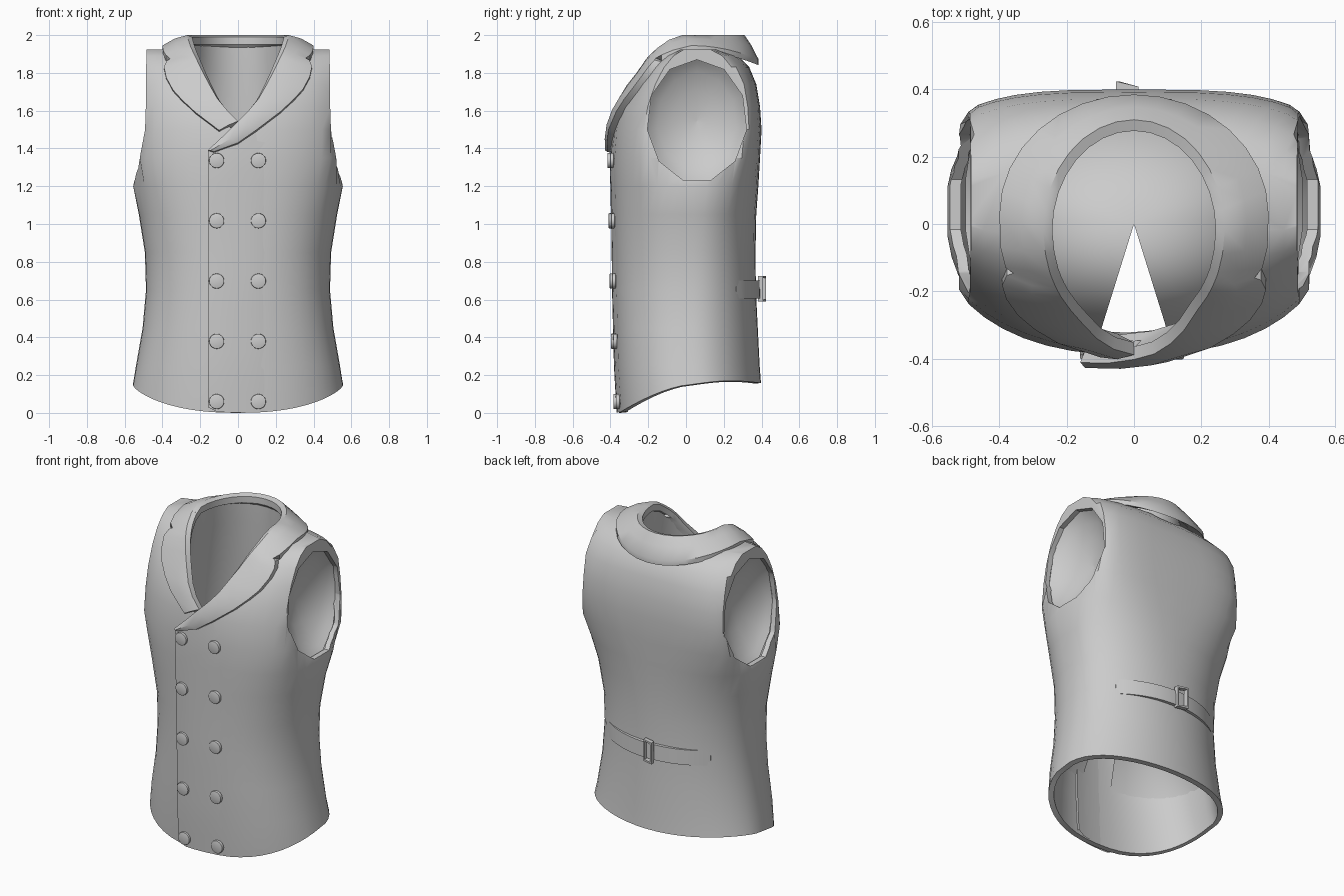
import bpy, bmesh
from math import sin, cos, pi, radians, sqrt
from mathutils import Vector

if "Cube" in bpy.data.objects:
    bpy.data.objects.remove(bpy.data.objects["Cube"])

cloth = bpy.data.materials.new("grey cloth")
cloth.use_nodes = True
GREY = (0.6, 0.6, 0.6, 1)
cloth.diffuse_color = GREY
cloth.node_tree.nodes["Principled BSDF"].inputs["Base Color"].default_value = GREY

# Torso sections: z, half width, side limit, front y, back y, front and back roundness
MID = 0.04
ROWS = [(0, .56, .555, -.355, .397, 2.3, 2), (.25, .54, .54, -.37, .39, 2.3, 2),
        (.45, .505, .505, -.375, .38, 2.3, 2), (.65, .487, .487, -.38, .37, 2.3, 2.05),
        (.85, .493, .493, -.382, .368, 2.3, 2.1), (1.05, .525, .525, -.385, .372, 2.4, 2.25),
        (1.2, .558, .555, -.388, .383, 2.4, 2.6), (1.35, .6, .52, -.39, .392, 2.3, 3.1),
        (1.5, .62, .492, -.38, .4, 2.1, 3.4), (1.62, .62, .488, -.35, .392, 2.1, 3.4),
        (1.74, .62, .487, -.285, .372, 2.1, 3.2), (1.83, .62, .486, -.21, .335, 2.1, 2.6),
        (1.89, .62, .485, -.13, .28, 2.1, 2.2), (1.925, .62, .485, -.04, .18, 2.1, 2.1)]


def section(z):
    """Torso section values at height z."""
    for low, high in zip(ROWS, ROWS[1:]):
        if z <= high[0]:
            t = (z - low[0]) / (high[0] - low[0])
            return [p + (q - p) * t for p, q in zip(low, high)]
    return ROWS[-1]


def surface_y(x, z, back=False):
    """Depth of the torso surface at x and z."""
    _, a, _, yf, yb, nf, nb = section(z)
    y, n = (yb, nb) if back else (yf, nf)
    return MID + (y - MID) * max(0, 1 - abs(x / a) ** n) ** (1 / n)


def ring(z, count=48, start=0, sweep=2 * pi, shrink=0):
    """Points around the torso at height z."""
    _, a, w, yf, yb, nf, nb = section(z)
    points = []
    for i in range(count):
        t = start + sweep * i / count
        c, s = cos(t), sin(t)
        n, y = (nb, yb - MID) if s >= 0 else (nf, MID - yf)
        x = (a - shrink) * abs(c) ** (2 / n) * (1 if c > 0 else -1)
        points.append((max(-w, min(w, x)),
                       MID + (y - shrink) * abs(s) ** (2 / n) * (1 if s > 0 else -1), z))
    return points


def hem(y):
    """Hem height, lowest at the front."""
    if y < MID:
        return 0.152 * (1 - min(1, (MID - y) / (MID + .355)) ** 1.6)
    return .152 + .018 * sin(pi * (y - MID) / .4)


def loft(name, rings, closed=True, cap_start=False, cap_end=False):
    """Skin a list of equal point rings."""
    bm = bmesh.new()
    rows = [[bm.verts.new(p) for p in r] for r in rings]
    n = len(rows[0])
    for r, s in zip(rows, rows[1:]):
        for i in range(n if closed else n - 1):
            j = (i + 1) % n
            bm.faces.new((r[i], r[j], s[j], s[i]))
    if cap_start:
        bm.faces.new(rows[0][::-1])
    if cap_end:
        bm.faces.new(rows[-1])
    bmesh.ops.remove_doubles(bm, verts=bm.verts, dist=0.0001)
    bmesh.ops.recalc_face_normals(bm, faces=bm.faces)
    mesh = bpy.data.meshes.new(name)
    bm.to_mesh(mesh)
    bm.free()
    mesh.materials.append(cloth)
    obj = bpy.data.objects.new(name, mesh)
    bpy.context.collection.objects.link(obj)
    return obj


def finish(obj, angle=40):
    """Apply modifiers and smooth the soft edges."""
    bpy.ops.object.select_all(action='DESELECT')
    bpy.context.view_layer.objects.active = obj
    obj.select_set(True)
    for m in list(obj.modifiers):
        bpy.ops.object.modifier_apply(modifier=m.name)
    bpy.ops.object.shade_smooth_by_angle(angle=radians(angle))


def arm_loop(x, scale=1):
    return [(x, .058 + .265 * scale * sin(2 * pi * i / 11), 1.545 + .325 * scale * cos(2 * pi * i / 11))
            for i in range(11)]


def neck_point(t, z, front=.33):
    return Vector((.27 * cos(t), -.02 + (.33 if sin(t) > 0 else front) * sin(t), z))


# Vest body: a thick shell with arm and neck openings
rings = [ring(r[0]) for r in ROWS]
rings[0] = [(x, y, hem(y)) for x, y, z in rings[0]]
body = loft("vest_body", rings, cap_end=True)
shell = body.modifiers.new("cloth", 'SOLIDIFY')
shell.thickness, shell.offset = .032, -1
neck = [[neck_point(pi * i / 20, z, .36) for i in range(40)] for z in (1.5, 2.2)]
cutters = [loft("neck_cutter", neck, True, True, True)]
for side in (-1, 1):
    cutters.append(loft("arm_cutter", [arm_loop(side * .38), arm_loop(side * .7)], True, True, True))
for c in cutters:
    c.hide_render = True
    m = body.modifiers.new("cut", 'BOOLEAN')
    m.operation, m.solver, m.object = 'DIFFERENCE', 'EXACT', c
finish(body, 33)
for c in cutters:
    bpy.data.objects.remove(c)

# Hollow linings closing the arm openings
for side, label in ((1, "left"), (-1, "right")):
    bowl = [arm_loop(x, s) for x, s in ((.465, 1.04), (.44, .95), (.41, .8), (.375, .5), (.355, .2), (.35, .001))]
    bowl = [[(side * (x + max(0, 1.4 - z) * .2), y, z) for x, y, z in r] for r in bowl]
    finish(loft(label + "_arm_lining", bowl), 80)

# Inner lining cone, open at the front
base = ring(.4, 31, radians(-80), radians(340) * 31 / 30, .03)
finish(loft("inner_lining", [base, [(0, 0, 1.4)] * 31], closed=False), 80)

# Neck lining: falls from the collar rim and widens, open at the chest
rings = []
for i in range(29):
    t = radians(-50 + 10 * i)
    top = min(1.975, 1.975 + 1.3 * (neck_point(t, 0).y + .09))
    rings.append([(wide * cos(t), -.02 + deep * sin(t), top + (1.2 - top) * k)
                  for wide, deep, k in ((.252, .308, 0), (.265, .315, .2), (.3, .335, .5), (.34, .36, 1))])
finish(loft("neck_lining", rings, closed=False), 80)


# Collar and lapels: one strip running from chest to chest around the neck
def strip_ring(side, top, out, drop):
    inner = Vector((top.x * .9, -.02 + (top.y + .02) * .9, top.z - .01))
    under = out + drop
    points = [top, out.lerp(top, .5) - drop * .3, out, under, inner.lerp(under, .5) + drop,
              inner - Vector((0, 0, .04)), inner]
    return [(side * p.x, p.y, p.z) for p in points]


def lapel_ring(side, lift, xi, zi, xo, zo):
    top = Vector((xi, surface_y(xi, zi) - lift, zi))
    if xi > .17:
        top.y = min(top.y, -.02 - .33 * sqrt(1 - (xi / .27) ** 2))
    out = Vector((xo, surface_y(xo, zo) - lift, zo + lift * .3))
    return strip_ring(side, top, out, Vector((0, lift + .012, -.012)))


# Lapel stations: inner x, inner z, outer x, outer z
LAPEL = [(.24, 1.915, .358, 1.868), (.23, 1.895, .378, 1.858), (.217, 1.867, .392, 1.825),
         (.187, 1.805, .38, 1.77), (.15, 1.735, .345, 1.705), (.11, 1.665, .295, 1.65),
         (.06, 1.605, .225, 1.585), (0, 1.545, .1, 1.49), (-.08, 1.465, 0, 1.42),
         (-.16, 1.39, -.13, 1.372)]


def half_strip(side, lift, stations):
    drop = Vector((0, 0, -.03))
    rings = []
    for step in range(9):
        t = radians(90 - 11.25 * step)
        rings.append(strip_ring(side, neck_point(t, 2), Vector(
            (.4 * cos(t), .03 + .355 * sin(t), 1.87 + .075 * cos(t) ** 2)), drop))
    rings.append(strip_ring(side, Vector((.263, -.09, 1.975)), Vector((.397, -.07, 1.92)), drop))
    rings.append(strip_ring(side, Vector((.25, -.145, 1.937)), Vector((.382, -.13, 1.895)), drop))
    return rings + [lapel_ring(side, lift, *s) for s in stations]


right_half = half_strip(-1, .02, LAPEL[:-2])
left_half = half_strip(1, .034, LAPEL)
finish(loft("collar_and_lapels", right_half[::-1] + left_half[1:], True, True, True))


# Front overlap panels: a free edge, fading into the opposite front
def overlap(name, start, step, lifts, rise):
    columns = []
    for i, lift in enumerate(lifts):
        x = start + step * max(0, i - 1)
        low = hem(surface_y(x, .02)) + (.025 if i < 2 else .003)
        high = 1.39 + rise * abs(x - start)
        columns.append([(x, surface_y(x, z) - lift, z)
                        for z in [low + (high - low) * k / 14 for k in range(15)]])
    finish(loft(name, columns, closed=False))


overlap("front_overlap", -.16, .05, [-.01] + [.02 - .0035 * i for i in range(9)], .5)
overlap("inner_overlap", .16, -.04, [-.025] + [-.046 + .003 * i for i in range(8)], 0)

# Two columns of buttons
for x, lift, label in ((-.113, .018, "right"), (.108, .004, "left")):
    for k in range(5):
        z = .06 + .319 * k
        bpy.ops.mesh.primitive_cylinder_add(vertices=20, radius=.04, depth=.02, rotation=(pi / 2, 0, 0),
                                            location=(x, surface_y(x, z) - lift - .002, z))
        button = bpy.context.object
        button.name = label + "_button"
        button.data.materials.append(cloth)
        bevel = button.modifiers.new("edge", 'BEVEL')
        bevel.width, bevel.segments = .004, 2
        finish(button)

# Back strap, fading into the body at both ends
rings = []
for i in range(25):
    x = -.36 + .72 * i / 24
    lift = -.002 + .022 * (1 - (x / .36) ** 2)
    rings.append([(x, surface_y(x, z, True) + d, z)
                  for z, d in ((.605, -.015), (.605, lift), (.7, lift), (.7, -.015))])
finish(loft("back_strap", rings, True, True, True))

# Buckle: a square ring around the strap, slightly turned
rings = []
for sx, sz in ((-1, -1), (1, -1), (1, 1), (-1, 1), (-1, -1)):
    rings.append([(-.02 + sx * w, .4 + d - sx * .008, .658 + sz * h)
                  for w, h, d in ((.034, .068, -.012), (.034, .068, .016), (.024, .057, .016), (.024, .057, -.012))])
finish(loft("buckle", rings), 30)
